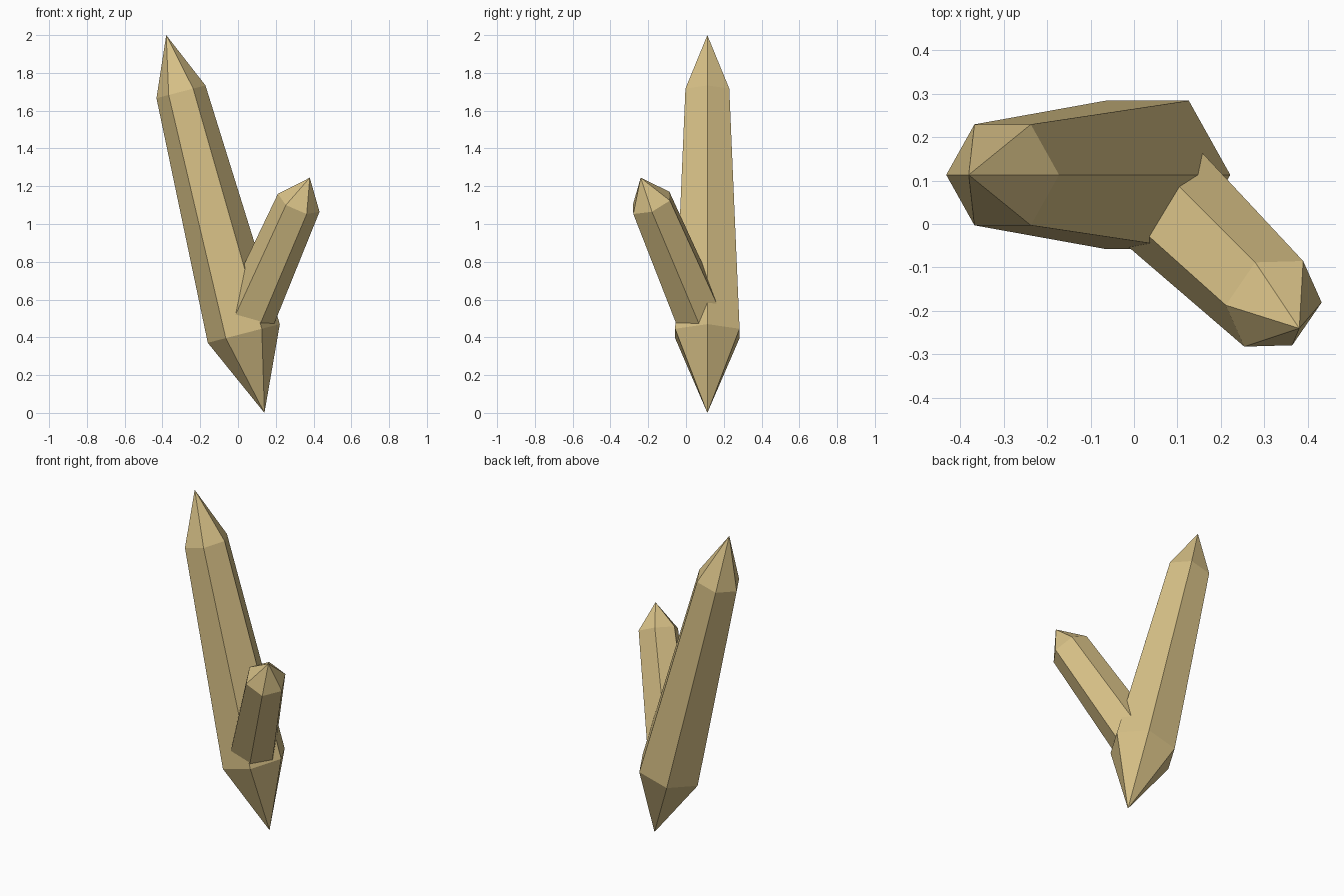
import bpy, bmesh, math
from mathutils import Vector

if "Cube" in bpy.data.objects:
    bpy.data.objects.remove(bpy.data.objects["Cube"])

mat = bpy.data.materials.new("amber_crystal")
mat.diffuse_color = (0.68, 0.53, 0.24, 1)
mat.use_nodes = True
mat.node_tree.nodes["Principled BSDF"].inputs["Base Color"].default_value = mat.diffuse_color


def crystal(name, base, tip, rings, side):
    """Six-sided crystal from base point to tip; rings = (distance from tip, radius)."""
    base, tip = Vector(base), Vector(tip)
    axis = (tip - base).normalized()
    u = Vector(side)
    u = (u - axis * u.dot(axis)).normalized()
    v = axis.cross(u)
    bm = bmesh.new()
    bottom, top = bm.verts.new(base), bm.verts.new(tip)
    loops = []
    for dist, r in rings:
        c = tip - axis * dist
        angles = [math.tau * i / 6 for i in range(6)]
        loops.append([bm.verts.new(c + (u * math.cos(a) + v * math.sin(a)) * r)
                      for a in angles])
    low, high = loops
    for i in range(6):
        j = (i + 1) % 6
        bm.faces.new((bottom, low[j], low[i]))
        bm.faces.new((low[i], low[j], high[j], high[i]))
        bm.faces.new((high[i], high[j], top))
    bmesh.ops.recalc_face_normals(bm, faces=bm.faces)
    mesh = bpy.data.meshes.new(name)
    bm.to_mesh(mesh)
    bm.free()
    mesh.materials.append(mat)
    obj = bpy.data.objects.new(name, mesh)
    bpy.context.collection.objects.link(obj)
    return obj


# Tall leaning crystal
crystal("large_crystal", (0.14, 0.113, 0), (-0.38, 0.113, 2.0),
        [(1.632, 0.197), (0.31, 0.134)], (1, 0, 0))

# Short crystal growing out of its front right side, with its root buried inside
crystal("small_crystal", (-0.011, 0.136, 0.36), (0.38, -0.24, 1.245),
        [(0.873, 0.141), (0.156, 0.12)], (0.11, 0.003, -0.047))
